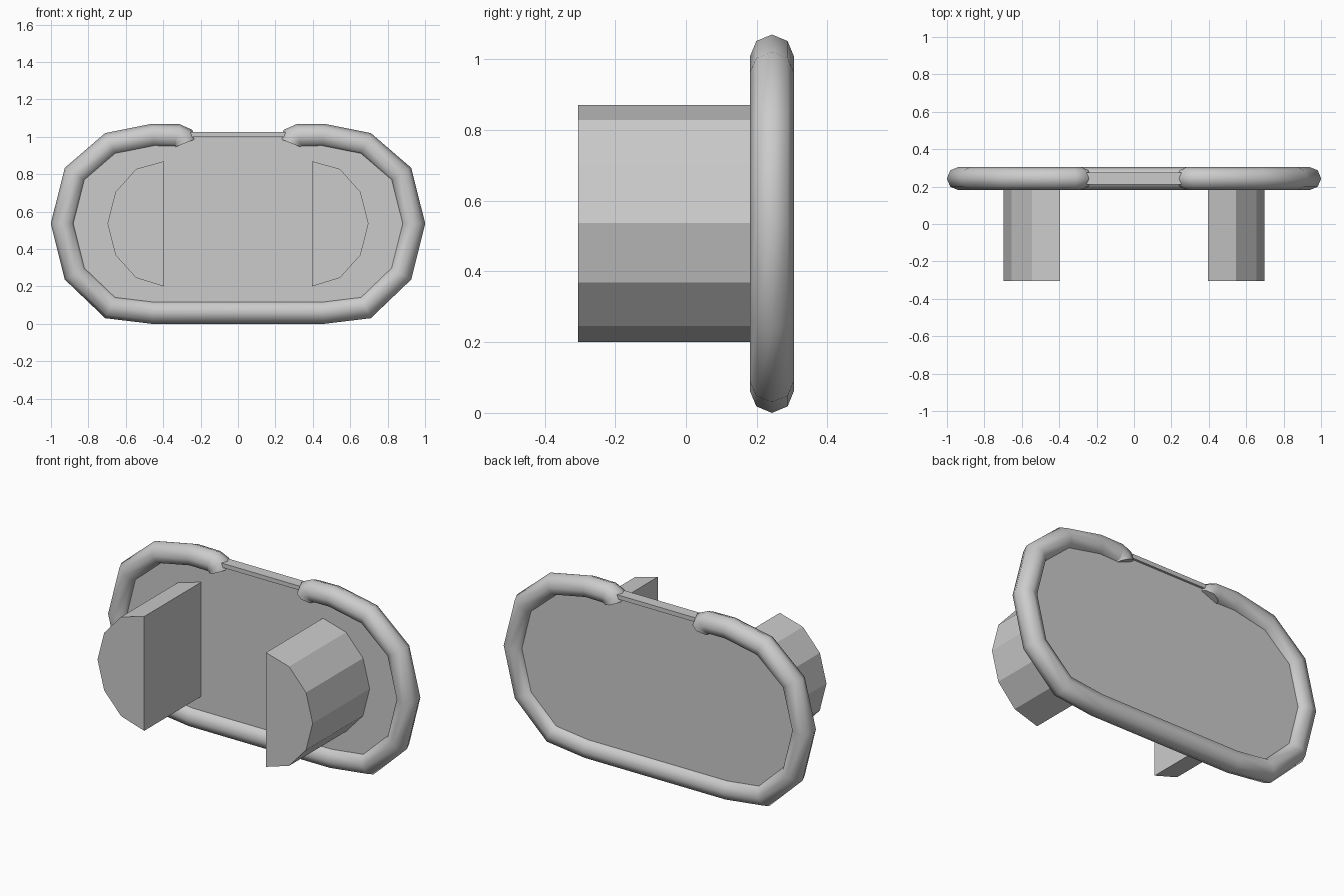
import bpy, bmesh, math
from mathutils import Vector

old = bpy.data.objects.get("Cube")
if old:
    bpy.data.objects.remove(old, do_unlink=True)

grey = bpy.data.materials.new("plain grey")
grey.use_nodes = True
grey.diffuse_color = (0.6, 0.6, 0.6, 1)
grey.node_tree.nodes["Principled BSDF"].inputs["Base Color"].default_value = (0.6, 0.6, 0.6, 1)

MID_Y, RADIUS, SIDES = 0.243, 0.0625, 8


def finish(name, bm, smooth=False):
    bmesh.ops.recalc_face_normals(bm, faces=bm.faces)
    mesh = bpy.data.meshes.new(name)
    bm.to_mesh(mesh)
    bm.free()
    mesh.materials.append(grey)
    obj = bpy.data.objects.new(name, mesh)
    bpy.context.collection.objects.link(obj)
    if smooth:
        bpy.ops.object.select_all(action='DESELECT')
        obj.select_set(True)
        bpy.context.view_layer.objects.active = obj
        bpy.ops.object.shade_smooth_by_angle(angle=math.radians(60))
    return obj


def prism(name, outline, y0, y1):
    """Extrude an (x, z) outline from y0 to y1."""
    bm = bmesh.new()
    face = bm.faces.new([bm.verts.new((x, y0, z)) for x, z in outline])
    moved = bmesh.ops.extrude_face_region(bm, geom=[face])["geom"]
    verts = [v for v in moved if isinstance(v, bmesh.types.BMVert)]
    bmesh.ops.translate(bm, verts=verts, vec=(0, y1 - y0, 0))
    return finish(name, bm)


def tube(name, path):
    """Sweep a mitred octagon along an (x, z) path."""
    pts = [Vector((x, 0, z)) for x, z in path]
    bm = bmesh.new()
    rings = []
    for i, p in enumerate(pts):
        before = (p - pts[max(i - 1, 0)]).normalized()
        after = (pts[min(i + 1, len(pts) - 1)] - p).normalized()
        tangent = (before + after).normalized()
        stretch = 1 / max(tangent.dot(after if i == 0 else before), 0.8)
        side = Vector((tangent.z, 0, -tangent.x)) * stretch
        ring = []
        for k in range(SIDES):
            a = math.tau * k / SIDES
            co = p + RADIUS * (side * math.cos(a) + Vector((0, math.sin(a), 0)))
            ring.append(bm.verts.new(co + Vector((0, MID_Y, 0))))
        rings.append(ring)
    for r, s in zip(rings, rings[1:]):
        for k in range(SIDES):
            n = (k + 1) % SIDES
            bm.faces.new((r[k], r[n], s[n], s[k]))
    bm.faces.new(rings[0])
    bm.faces.new(rings[-1])
    return finish(name, bm, smooth=True)


def mirrored(points):
    return points + [(-x, z) for x, z in reversed(points)]


# Open ring of tubing with both ends hooked down at the top
curve = [(0.455, 1.007), (0.682, 0.962), (0.87, 0.8), (0.9365, 0.537),
         (0.87, 0.27), (0.682, 0.09), (0.455, 0.0625)]
hook = [(0.284, 0.966), (0.294, 0.991), (0.325, 1.005)]
tube("tube_frame", mirrored(hook + curve))

# Back plate filling the frame, with a thicker lip across the gap
prism("back_plate", mirrored(curve), MID_Y - 0.02, MID_Y + 0.02)
lip = mirrored([(0.45, 1.025), (0.45, 1.0)])
prism("top_lip", lip, MID_Y - 0.033, MID_Y + 0.033)

# Two half-round blocks standing out of the front
arc = [(0.395, 0.87), (0.545, 0.828), (0.655, 0.705), (0.698, 0.537),
       (0.655, 0.368), (0.545, 0.246), (0.395, 0.2)]
for name, sign in (("left_block", 1), ("right_block", -1)):
    prism(name, [(sign * x, z) for x, z in arc], -0.305, MID_Y)
